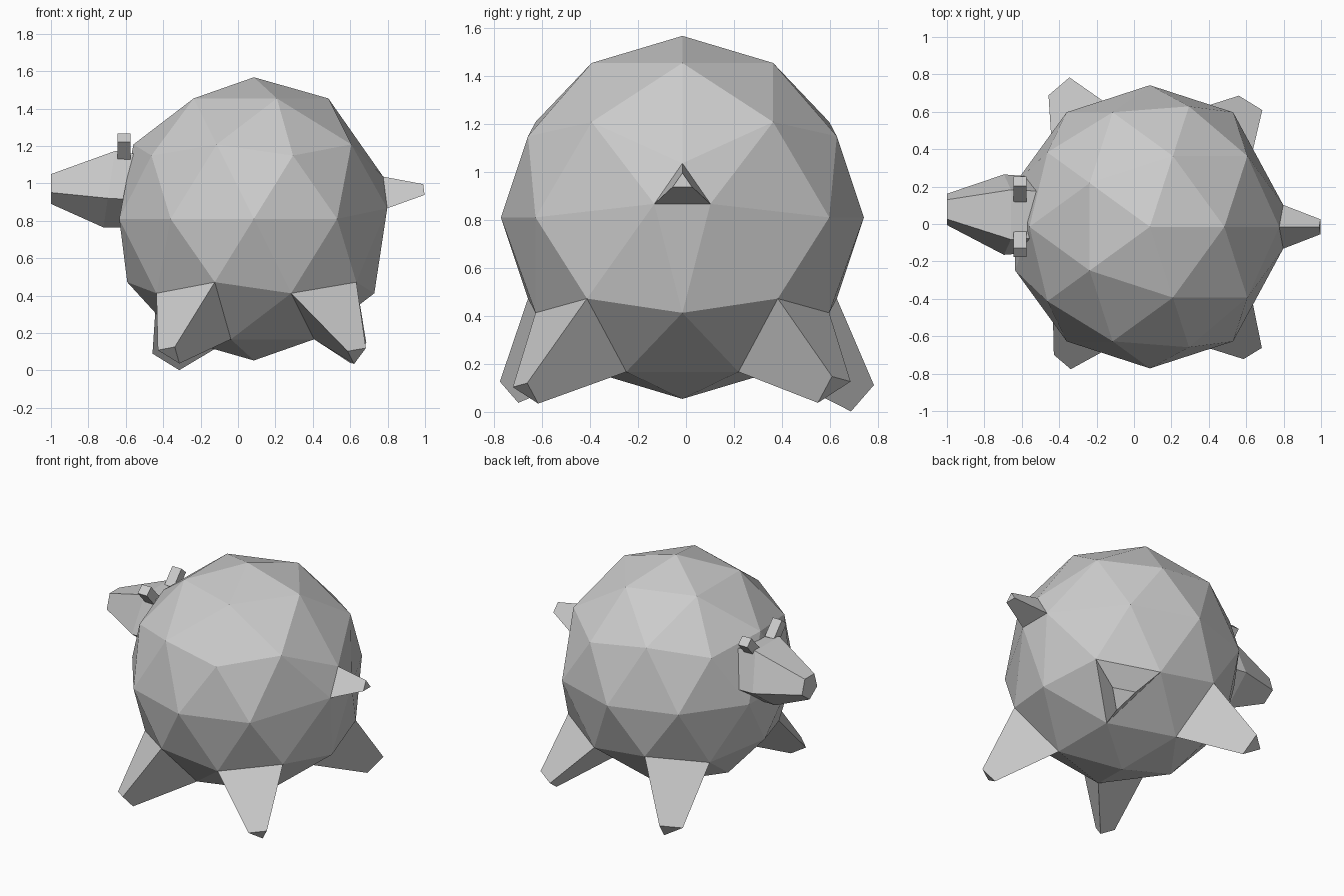
import bpy, bmesh, math
from mathutils import Vector, Matrix

if "Cube" in bpy.data.objects:
    bpy.data.objects.remove(bpy.data.objects["Cube"])

CENTER = Vector((0.085, -0.015, 0.81))


def to_object(bm, name):
    bmesh.ops.recalc_face_normals(bm, faces=bm.faces)
    mesh = bpy.data.meshes.new(name)
    bm.to_mesh(mesh)
    bm.free()
    obj = bpy.data.objects.new(name, mesh)
    bpy.context.collection.objects.link(obj)
    return obj


def nearest_face(bm, point):
    return min(bm.faces, key=lambda f: (f.calc_center_median() - Vector(point)).length)


def place(face, center, scale):
    c = face.calc_center_median()
    for v in face.verts:
        v.co = Vector(center) + (v.co - c) * scale


def pull(bm, face, center, scale):
    """Extrude one face and move its shrunken copy to a new centre."""
    tip = bmesh.ops.extrude_discrete_faces(bm, faces=[face])["faces"][0]
    place(tip, center, scale)


# Body: faceted ball, with legs and tail pulled out of single triangles
bm = bmesh.new()
bmesh.ops.create_icosphere(bm, subdivisions=2, radius=0.757,
                           matrix=Matrix.Translation(CENTER))
legs = [
    ((-0.20, -0.482, 0.35), (-0.36, -0.725, 0.09), 0.29),
    ((0.441, -0.43, 0.35), (0.63, -0.667, 0.085), 0.28),
    ((0.441, 0.40, 0.35), (0.617, 0.615, 0.103), 0.36),
    ((-0.20, 0.452, 0.35), (-0.372, 0.72, 0.067), 0.36),
]
for root, foot, scale in legs:
    pull(bm, nearest_face(bm, root), foot, scale)

tail = nearest_face(bm, (0.79, -0.015, 0.923))
place(tail, tail.calc_center_median(), 0.5)
pull(bm, tail, (0.995, -0.015, 0.957), 0.34)
to_object(bm, "body_with_legs_and_tail")

# Head: pentagonal rings (x, y, z, radius, backward lean) from snout to neck
bm = bmesh.new()
rings = []
for x, y, z, r, lean in [(-1.0, 0.078, 0.978, 0.088, 0),
                         (-0.685, 0.05, 0.99, 0.226, 0.15),
                         (-0.49, 0.05, 0.975, 0.21, 0.15)]:
    ring = []
    for i in range(5):
        a = math.radians(54 + 72 * i)
        dz = r * math.sin(a)
        ring.append(bm.verts.new((x + lean * dz, y + r * math.cos(a), z + dz)))
    rings.append(ring)
for a, b in zip(rings, rings[1:]):
    for i in range(5):
        j = (i + 1) % 5
        bm.faces.new((a[i], a[j], b[j], b[i]))
bm.faces.new(rings[0])
bm.faces.new(rings[-1])
to_object(bm, "head")

# Ears: small blocks leaning outward
for name, y, side in (("front_ear", -0.108, -1), ("back_ear", 0.185, 1)):
    bm = bmesh.new()
    m = (Matrix.Translation((-0.61, y, 1.195))
         @ Matrix.Rotation(math.radians(-42 * side), 4, 'X')
         @ Matrix.Diagonal((0.07, 0.065, 0.13, 1)))
    bmesh.ops.create_cube(bm, size=1, matrix=m)
    to_object(bm, name)
